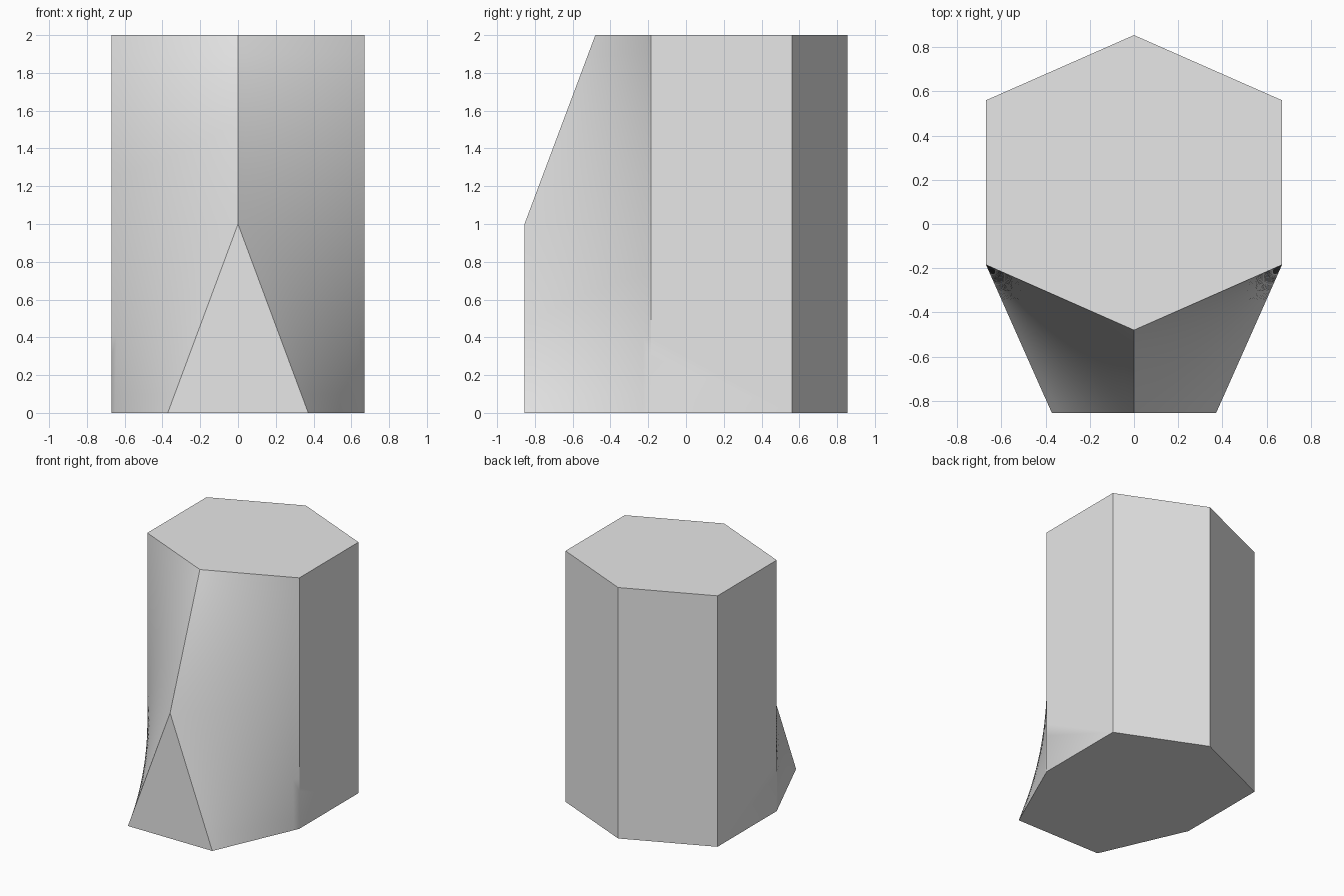
import bpy
import bmesh
import math
from mathutils import Vector

cube = bpy.data.objects.get("Cube")
if cube:
    bpy.data.objects.remove(cube, do_unlink=True)

# Key sizes of the prism
HALF_W, TALL = 0.67, 2.0
BACK_Y, SHOULDER_Y, CORNER_Y, RIDGE_Y, FRONT_Y = 0.855, 0.56, -0.185, -0.48, -0.855
FOOT_X, APEX_Z = 0.372, 1.0
ACROSS, UP = 16, 20

# Material
grey = bpy.data.materials.new("light_grey")
grey.use_nodes = True
colour = (0.8, 0.8, 0.8, 1)
grey.diffuse_color = colour
grey.node_tree.nodes["Principled BSDF"].inputs["Base Color"].default_value = colour


def front_edge(z):
    """Front border of the curved side: foot, apex, then ridge."""
    foot = Vector((FOOT_X, FRONT_Y, 0))
    apex = Vector((0, FRONT_Y, APEX_Z))
    ridge = Vector((0, RIDGE_Y, TALL))
    if z <= APEX_Z:
        return foot.lerp(apex, z / APEX_Z)
    return apex.lerp(ridge, (z - APEX_Z) / (TALL - APEX_Z))


def cot(a, b, c):
    """Cotangent of the angle at a."""
    u, v = b - a, c - a
    return u.dot(v) / max(u.cross(v).length, 1e-9)


def taut_patch():
    """Twisted side, started as straight rulings and pulled taut like a film."""
    pts = {}
    for j in range(UP + 1):
        z = TALL * j / UP
        for i in range(ACROSS + 1):
            pts[i, j] = Vector((HALF_W, CORNER_Y, z)).lerp(front_edge(z), i / ACROSS)
    tris = []
    for i in range(ACROSS):
        for j in range(UP):
            a, b, c, d = (i, j), (i + 1, j), (i + 1, j + 1), (i, j + 1)
            tris += [(a, b, c), (a, c, d)]
    free = [k for k in pts if 0 < k[0] < ACROSS and 0 < k[1] < UP]
    for _ in range(50):
        weights = {k: {} for k in pts}
        for t in tris:
            for n in range(3):
                a, b, c = t[n], t[n - 2], t[n - 1]
                w = cot(pts[a], pts[b], pts[c])
                weights[b][c] = weights[b].get(c, 0) + w
                weights[c][b] = weights[c].get(b, 0) + w
        for _ in range(8):
            for k in free:
                total = sum(weights[k].values())
                if total > 1e-6:
                    pts[k] = sum((pts[n] * w for n, w in weights[k].items()), Vector()) / total
    return pts


bm = bmesh.new()
patch = taut_patch()

# Curved sides, mirrored left and right
sides = []
for s in (1, -1):
    grid = {k: bm.verts.new((s * p.x, p.y, p.z)) for k, p in patch.items()}
    sides.append(grid)
    for i in range(ACROSS):
        for j in range(UP):
            bm.faces.new([grid[i, j], grid[i + 1, j], grid[i + 1, j + 1], grid[i, j + 1]])

# Flat side and back walls
back = [bm.verts.new((0, BACK_Y, z)) for z in (0, TALL)]
shoulders = []
for s, grid in zip((1, -1), sides):
    low, high = [bm.verts.new((s * HALF_W, SHOULDER_Y, z)) for z in (0, TALL)]
    shoulders.append((low, high))
    bm.faces.new([grid[0, j] for j in range(UP + 1)] + [high, low])
    bm.faces.new([low, high, back[1], back[0]])

# Top and bottom caps
for level, j in enumerate((0, UP)):
    rim = [sides[0][i, j] for i in range(ACROSS + 1)]
    rim += [sides[1][i, j] for i in reversed(range(ACROSS + 1))]
    bm.faces.new(rim + [shoulders[1][level], back[level], shoulders[0][level]])

# Front triangle
half = range(UP // 2 + 1)
bm.faces.new([sides[0][ACROSS, j] for j in half]
             + [sides[1][ACROSS, j] for j in reversed(half)])

bmesh.ops.remove_doubles(bm, verts=bm.verts[:], dist=1e-5)
bmesh.ops.recalc_face_normals(bm, faces=bm.faces[:])

mesh = bpy.data.meshes.new("prism_body")
bm.to_mesh(mesh)
bm.free()
mesh.materials.append(grey)
body = bpy.data.objects.new("prism_body", mesh)
bpy.context.collection.objects.link(body)

# Smooth the curved sides, keep the hard edges
bpy.ops.object.select_all(action="DESELECT")
body.select_set(True)
bpy.context.view_layer.objects.active = body
bpy.ops.object.shade_smooth_by_angle(angle=math.radians(30))
